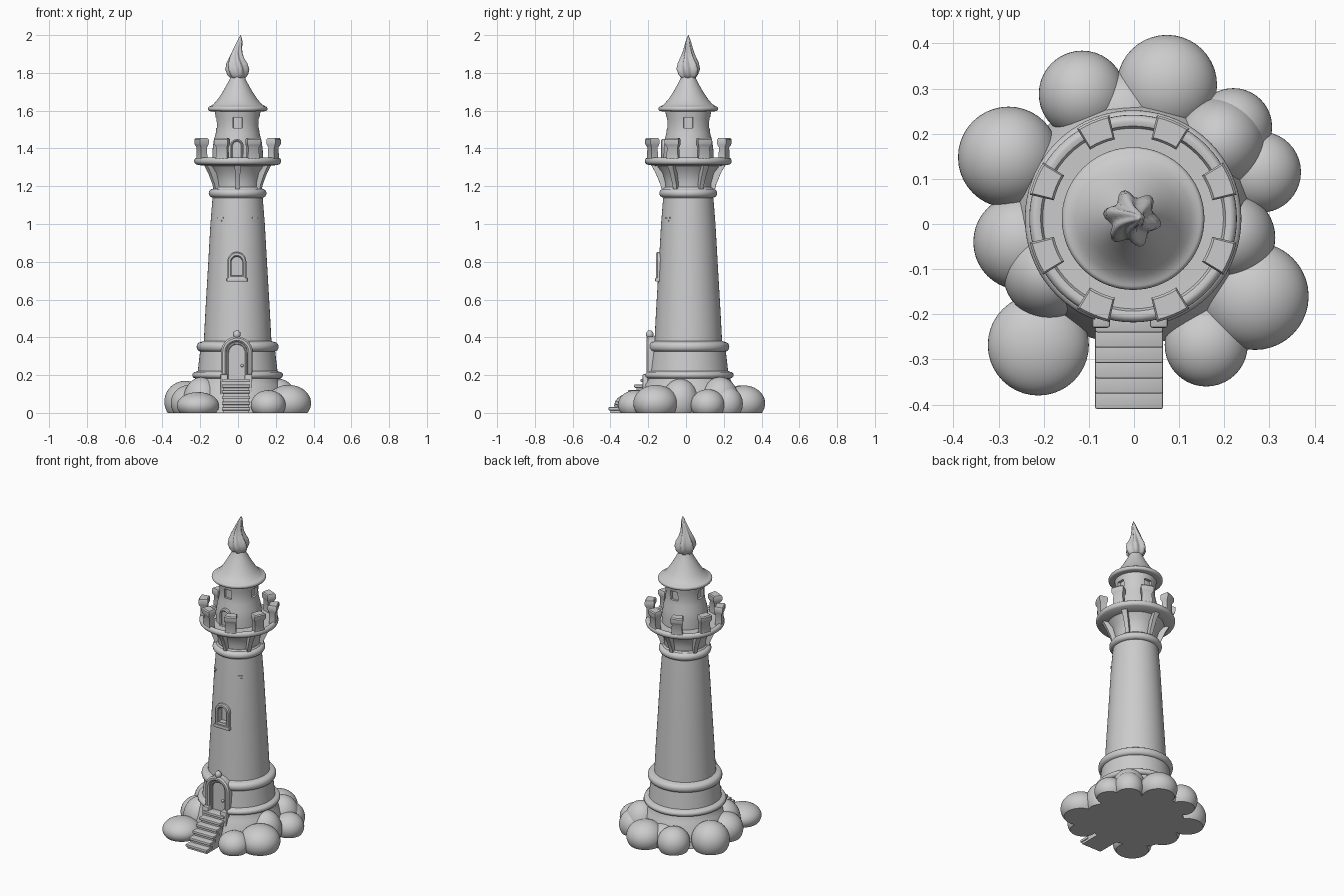
import bpy, bmesh
from math import sin, cos, pi, radians
from mathutils import Matrix, Vector

if "Cube" in bpy.data.objects:
    bpy.data.objects.remove(bpy.data.objects["Cube"])

CX, CY = -0.002, 0.012          # tower axis


def finish(bm, name, angle=35):
    bmesh.ops.recalc_face_normals(bm, faces=bm.faces)
    me = bpy.data.meshes.new(name)
    bm.to_mesh(me)
    bm.free()
    ob = bpy.data.objects.new(name, me)
    bpy.context.collection.objects.link(ob)
    smooth(ob, angle)
    return ob


def smooth(ob, angle=35):
    bpy.ops.object.select_all(action='DESELECT')
    ob.select_set(True)
    bpy.context.view_layer.objects.active = ob
    bpy.ops.object.shade_smooth_by_angle(angle=radians(angle))


def loft(name, rings, closed=False, angle=35):
    """Skin a list of equal-length point rings; caps unless closed."""
    bm = bmesh.new()
    vs = [[bm.verts.new(p) for p in r] for r in rings]
    n = len(vs[0])
    pairs = list(zip(vs, vs[1:])) + ([(vs[-1], vs[0])] if closed else [])
    for a, b in pairs:
        for i in range(n):
            j = (i + 1) % n
            bm.faces.new((a[i], a[j], b[j], b[i]))
    if not closed:
        bm.faces.new(vs[0])
        bm.faces.new(vs[-1])
    return finish(bm, name, angle)


def lathe(name, profile, n=72):
    return loft(name, [[(CX + r * cos(2 * pi * i / n), CY + r * sin(2 * pi * i / n), z)
                        for i in range(n)] for r, z in profile])


def bead(r, z, h, bulge, n=8):
    """Half-round moulding points for a lathe profile."""
    return [(r + bulge * sin(pi * i / n), z - h / 2 * cos(pi * i / n)) for i in range(n + 1)]


def wedge(name, az, levels):
    """Curved block about the axis; levels are (z, inner r, outer r, half width)."""
    rings = []
    for z, r0, r1, hw in levels:
        ring = []
        for r, order in ((r1, (-1, -.5, 0, .5, 1)), (r0, (1, .5, 0, -.5, -1))):
            for t in order:
                a = radians(az) + t * hw / r1
                ring.append((CX + r * cos(a), CY + r * sin(a), z))
        rings.append(ring)
    return loft(name, rings)


def arch(w, z0, z1, y, n=16):
    pts = [(-w, z0), (w, z0)] + [(w * cos(pi * i / n), z1 - w + w * sin(pi * i / n))
                                 for i in range(n + 1)]
    return [(CX - .004 + x, y, z) for x, z in pts]


def arch_block(name, w, z0, z1, y0, y1):
    return loft(name, [arch(w, z0, z1, y0), arch(w, z0, z1, y1)])


def arch_frame(name, outer, inner, y0, y1, b=.006):
    (w, a, c), (v, d, e) = outer, inner
    return loft(name, [arch(w, a, c, y1), arch(w, a, c, y0 + b), arch(w - b, a + b, c - b, y0),
                       arch(v + b, d - b, e + b, y0), arch(v, d, e, y0 + b), arch(v, d, e, y1)], True)


def box(name, x0, x1, y0, y1, z0, z1, bevel=.004):
    bm = bmesh.new()
    bmesh.ops.create_cube(bm, size=1)
    bm.transform(Matrix.Translation(((x0 + x1) / 2, (y0 + y1) / 2, (z0 + z1) / 2))
                 @ Matrix.Diagonal((x1 - x0, y1 - y0, z1 - z0, 1)))
    if bevel:
        bmesh.ops.bevel(bm, geom=bm.edges[:], offset=bevel, segments=2, profile=.5, affect='EDGES')
    return finish(bm, name)


def blob(name, c, s, floor=False):
    bm = bmesh.new()
    bmesh.ops.create_icosphere(bm, subdivisions=4 if floor else 3, radius=1)
    bm.transform(Matrix.Translation(c) @ Matrix.Diagonal((*s, 1)))
    if floor:
        cut = bmesh.ops.bisect_plane(bm, geom=bm.verts[:] + bm.edges[:] + bm.faces[:],
                                     plane_co=(0, 0, 0), plane_no=(0, 0, -1), clear_outer=True)
        edges = [e for e in cut['geom_cut'] if isinstance(e, bmesh.types.BMEdge)]
        bmesh.ops.contextual_create(bm, geom=edges)
    return finish(bm, name)


def carve(ob, cutter):
    m = ob.modifiers.new('carve', 'BOOLEAN')
    m.operation, m.solver, m.object = 'DIFFERENCE', 'EXACT', cutter
    bpy.context.view_layer.objects.active = ob
    bpy.ops.object.modifier_apply(modifier=m.name)
    bpy.data.objects.remove(cutter)
    smooth(ob)


# tower shaft with plinth and mouldings
shaft = lathe('tower_shaft', [(.28, 0), (.27, .06), (.238, .15), (.222, .18)] + bead(.222, .2, .035, .018)
              + [(.211, .222), (.199, .325)] + bead(.196, .35, .05, .021)
              + [(.179, .38), (.17, .55), (.157, .77), (.144, 1.0), (.133, 1.138)]
              + bead(.131, 1.163, .046, .022) + [(.124, 1.195)])
carve(shaft, arch_block('door_cut', .08, .15, .395, -.4, -.172))
carve(shaft, arch_block('window_cut', .028, .73, .825, -.3, -.115))

# gallery: flared neck, floor slab with rounded rim
lathe('gallery', [(.12, 1.18), (.122, 1.22), (.136, 1.27), (.165, 1.307), (.212, 1.313)]
      + bead(.215, 1.333, .036, .015) + [(.205, 1.348), (.2, 1.338), (.1, 1.336)])
for k in range(6):
    wedge('gallery_bracket', -90 + 60 * k, [(1.185, .1, .142, .011), (1.21, .1, .148, .012),
          (1.27, .1, .173, .014), (1.30, .1, .19, .016), (1.318, .1, .2, .018)])
for k in range(8):
    wedge('merlon', 22.5 + 45 * k, [(1.335, .186, .226, .034), (1.405, .188, .224, .03),
          (1.418, .182, .232, .037), (1.426, .18, .235, .039), (1.447, .18, .235, .039),
          (1.454, .185, .23, .034)])

# lantern room with four square windows
room = lathe('lantern_room', [(.135, 1.33), (.133, 1.39), (.127, 1.44), (.116, 1.48), (.112, 1.52),
                              (.115, 1.56), (.124, 1.61)])
for k in range(4):
    carve(room, wedge('lantern_window_cut', -90 + 90 * k, [(1.508, .1, .16, .036), (1.565, .1, .16, .036)]))
arch_frame('gallery_door_frame', (.035, 1.335, 1.45), (.022, 1.345, 1.436), CY - .145, CY - .1)
arch_block('gallery_door', .024, 1.34, 1.438, CY - .136, CY - .1)

# roof with flared brim
lathe('roof', [(.11, 1.596)] + bead(.146, 1.61, .026, .012)
      + [(.128, 1.634), (.104, 1.662), (.08, 1.698), (.059, 1.735), (.043, 1.765), (.034, 1.79)])

# twisted flame finial: (z, radius, x offset, lobe depth)
N, flame = 48, []
for z, r, dx, lobe in [(1.765, .032, 0, .05), (1.79, .05, 0, .12), (1.82, .056, -.002, .17),
                       (1.85, .049, -.004, .2), (1.88, .036, -.006, .2), (1.91, .026, -.003, .18),
                       (1.94, .019, .004, .14), (1.965, .014, .011, .1), (1.985, .008, .014, 0),
                       (2.0, .001, .016, 0)]:
    flame.append([(CX + dx + r * (1 + lobe * cos(6 * (a + (z - 1.77) * 4))) * cos(a),
                   CY + r * (1 + lobe * cos(6 * (a + (z - 1.77) * 4))) * sin(a), z)
                  for a in [2 * pi * i / N for i in range(N)]])
loft('flame_finial', flame, angle=60)

# entrance door
arch_frame('door_frame', (.084, .15, .405), (.055, .17, .375), -.21, -.165, .009)
arch_frame('door_inner_trim', (.056, .165, .376), (.043, .178, .362), -.194, -.165, .004)
arch_block('door_panel', .05, .16, .37, -.183, -.165)
blob('door_top_knob', (CX - .004, -.192, .415), (.02, .02, .022))
blob('door_handle', (.022, -.186, .25), (.008, .01, .008))
for s in (-1, 1):
    x = -.009 + s * .064
    box('door_post', x - .02, x + .02, -.23, -.165, .05, .205, .006)

# window in shaft
arch_frame('window_frame', (.05, .705, .852), (.028, .728, .828), -.158, -.12, .006)
box('window_sill', -.06, .05, -.163, -.12, .695, .715)

# small stone slits near the top of the shaft
for az in (-130, -50):
    wedge('slit_lintel', az, [(1.03, .12, .147, .02), (1.038, .12, .146, .019)])
    wedge('slit_sill', az, [(1.013, .12, .145, .01), (1.021, .12, .145, .01)])

# entrance stairs
for i in range(6):
    y, z = -.405 + .034 * i, .03 * (i + 1)
    box('stair_riser', -.08, .058, y + .006, -.18, 0, z - .01, 0)
    box('stair_tread', -.086, .064, y - .005, y + .06, z - .017, z)

# rounded boulders: x, y, radius, top height
for x, y, r, top in [(-.278, .148, .112, .17), (-.115, .288, .096, .145), (.073, .308, .111, .145),
                     (.22, .215, .086, .14), (.19, .18, .1, .19), (.28, .115, .09, .125),
                     (.215, -.03, .098, .18), (.268, -.16, .119, .148), (.16, -.268, .092, .12),
                     (-.212, -.268, .112, .11), (-.25, -.04, .106, .15), (-.19, -.11, .1, .19),
                     (-.02, .24, .1, .13)]:
    cz = top * .35
    blob('boulder', (x, y, cz), (r, r, top - cz), True)
